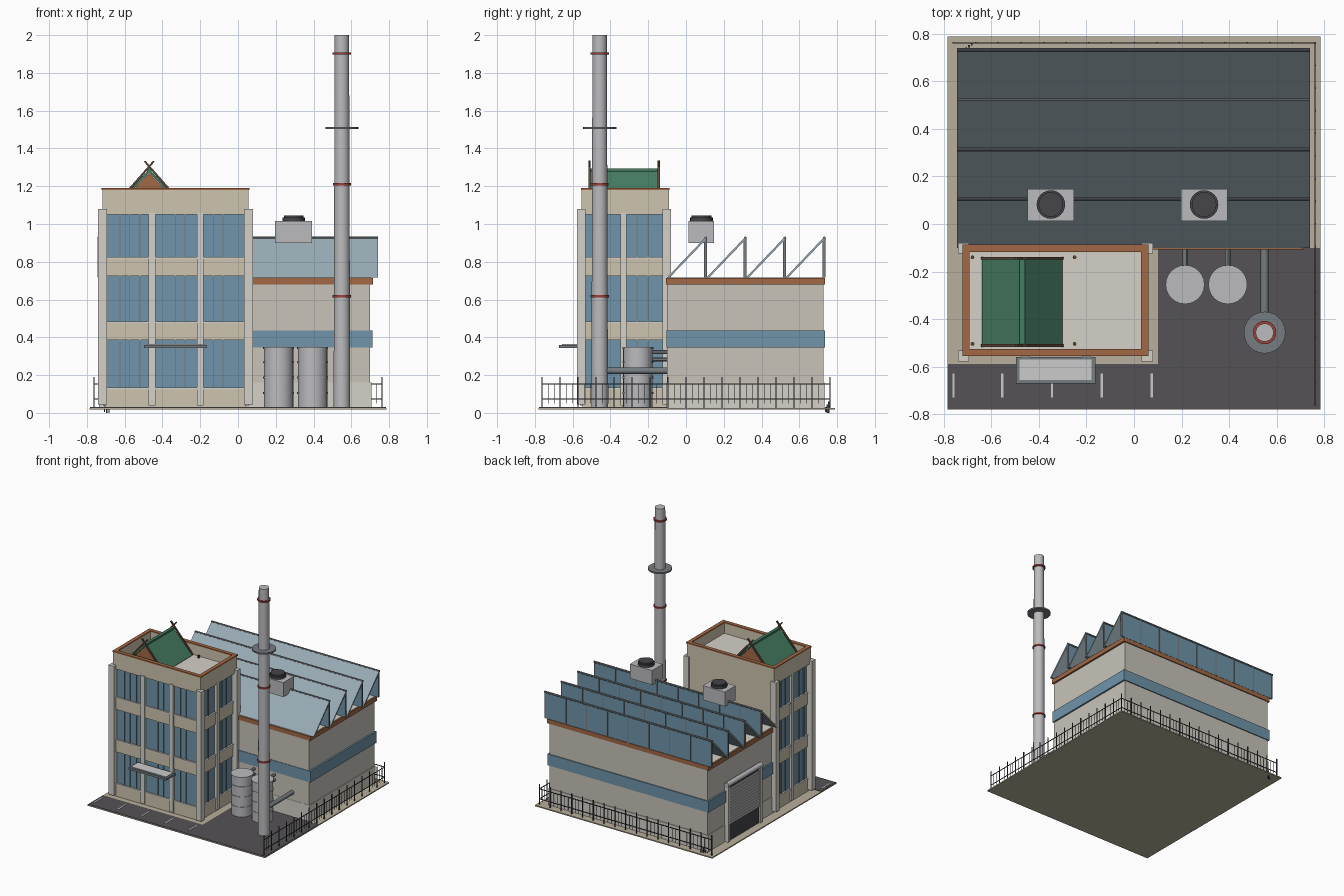
import bpy, bmesh, math
from mathutils import Vector

if "Cube" in bpy.data.objects:
    bpy.data.objects.remove(bpy.data.objects["Cube"])

MATS = {}
COL = dict(beige=(.62, .56, .43), wall=(.58, .55, .49), light=(.66, .64, .58), glass=(.16, .30, .40),
           brown=(.36, .14, .06), dark=(.06, .06, .07), asphalt=(.09, .085, .09), green=(.06, .20, .12),
           slate=(.32, .41, .46), metal=(.5, .5, .52), steel=(.18, .20, .22), red=(.35, .05, .04),
           white=(.8, .8, .78), timber=(.12, .06, .04), ground=(.48, .43, .33))


def finish(name, bm, col, smooth=False):
    me = bpy.data.meshes.new(name)
    bmesh.ops.recalc_face_normals(bm, faces=bm.faces)
    bm.to_mesh(me)
    bm.free()
    ob = bpy.data.objects.new(name, me)
    bpy.context.collection.objects.link(ob)
    if col not in MATS:
        MATS[col] = bpy.data.materials.new(col)
        MATS[col].diffuse_color = (*COL[col], 1)
    me.materials.append(MATS[col])
    if smooth:
        bpy.context.view_layer.objects.active = ob
        bpy.ops.object.select_all(action='DESELECT')
        ob.select_set(True)
        bpy.ops.object.shade_smooth_by_angle()
    return ob


def boxes(name, col, specs):
    """Each spec is x0, x1, y0, y1, z0, z1."""
    bm = bmesh.new()
    for x0, x1, y0, y1, z0, z1 in specs:
        for v in bmesh.ops.create_cube(bm, size=1)['verts']:
            v.co = Vector(((x0 + x1) / 2 + v.co.x * (x1 - x0), (y0 + y1) / 2 + v.co.y * (y1 - y0),
                           (z0 + z1) / 2 + v.co.z * (z1 - z0)))
    return finish(name, bm, col)


def rods(name, col, specs, seg=12):
    """Each spec is start, end, radius, end radius."""
    bm = bmesh.new()
    for a, b, r, r2 in specs:
        a, b = Vector(a), Vector(b)
        vs = bmesh.ops.create_cone(bm, cap_ends=True, segments=seg, radius1=r, radius2=r2,
                                   depth=(b - a).length)['verts']
        q = Vector((0, 0, 1)).rotation_difference(b - a)
        for v in vs:
            v.co = q @ v.co + (a + b) / 2
    return finish(name, bm, col, seg > 8)


def prism(name, col, profiles, axis, lo, hi):
    """Extrude profiles along x (points are y,z) or y (points are x,z)."""
    bm = bmesh.new()
    for p in profiles:
        ring = [[bm.verts.new((t, u, w) if axis == 'x' else (u, t, w)) for u, w in p] for t in (lo, hi)]
        bm.faces.new(ring[0])
        bm.faces.new(ring[1])
        for i in range(len(p)):
            j = (i + 1) % len(p)
            bm.faces.new((ring[0][i], ring[0][j], ring[1][j], ring[1][i]))
    return finish(name, bm, col)


def ring(x0, x1, y0, y1, z0, z1, t):
    return [(x0, x1, y0, y0 + t, z0, z1), (x0, x1, y1 - t, y1, z0, z1),
            (x0, x0 + t, y0 + t, y1 - t, z0, z1), (x1 - t, x1, y0 + t, y1 - t, z0, z1)]


# Ground slab, asphalt yard, parking lines
boxes("ground_slab", 'ground', [(-.785, .785, -.78, .79, .018, .027)])
boxes("asphalt_yard", 'asphalt', [(-.783, .783, -.778, -.59, .026, .03), (.1, .783, -.59, -.1, .026, .03)])
boxes("parking_lines", 'white', [(x - .005, x + .005, -.73, -.63, .03, .032)
                                 for x in (-.76, -.555, -.345, -.135, .075)])
boxes("corner_debris", 'dark', [(-.71 + .012 * i, -.703 + .012 * i, .735 + .008 * i, .745 + .008 * i,
                                 0 if i else .005, .03 + .015 * i) for i in range(3)])

# Office tower
boxes("tower_glass", 'glass', [(-.695, .035, -.54, -.1, .03, 1.08)])
boxes("tower_spandrels", 'beige', [(-.703, .043, -.549, -.098, a, b)
                                   for a, b in ((.03, .13), (.385, .48), (.725, .82))]
      + [(-.69, .03, -.12, -.09, .03, 1.1)])
boxes("tower_sills", 'light', [(-.708, .048, -.554, -.1, z, z + .01) for z in (.125, .475, .815)])
boxes("tower_corner_piers", 'light', [(x, x + .047, y, y + .045, .045, 1.08)
                                      for x in (-.741, .032) for y in (-.578, -.125)])
boxes("tower_pilasters", 'light', [(x - .018, x + .018, -.56, -.53, .04, 1.06) for x in (-.455, -.2)]
      + [(x, x + .03, -.346, -.314, .04, 1.06) for x in (-.715, .027)])
boxes("tower_mullions", 'steel', [(x - .003, x + .003, -.546, -.53, .1, 1.05)
                                  for x in (-.625, -.575, -.52, -.33, -.28, -.13, -.08)]
      + [(x, x + .015, y - .003, y + .003, .1, 1.05) for x in (-.702, .027) for y in (-.49, -.43, -.26, -.2)])
boxes("tower_parapet", 'beige', ring(-.718, .056, -.553, -.09, 1.05, 1.183, .025))
boxes("parapet_cap", 'brown', ring(-.722, .06, -.556, -.087, 1.18, 1.19, .03))
boxes("tower_roof", 'light', [(-.70, .04, -.54, -.1, 1.05, 1.1)])

# Gabled roof house with crossed bargeboards
cx, rz, w = -.47, 1.29, .17
boxes_end = rz - w * 1.06
prism("roof_house_gable", 'brown', [[(cx - w + .01, 1.1), (cx + w - .01, 1.1), (cx, rz - .02)]], 'y', -.5, -.155)
prism("roof_house_panels", 'green',
      [[(cx, rz), (cx + s * w, boxes_end), (cx + s * (w - .015), boxes_end - .002), (cx, rz - .018)]
       for s in (-1, 1)], 'y', -.505, -.15)
boxes("roof_house_ridge", 'green', [(cx - .012, cx + .012, -.505, -.15, rz - .012, rz + .003)])
barge = [[(cx - s * .028, rz + .04), (cx - s * .02, rz + .045), (cx + s * (w + .004), boxes_end + .004),
          (cx + s * (w - .008), boxes_end - .006)] for s in (-1, 1)]
for nm, y in (("front", -.517), ("back", -.15)):
    prism("bargeboards_" + nm, 'timber', barge, 'y', y, y + .012)
rods("roof_vents", 'timber', [((x, y, 1.1), (x, y, 1.12), .008, .008)
                              for x in (-.68, -.25) for y in (-.505, -.14)], 8)

# Entrance canopy
boxes("canopy_frame", 'steel', ring(-.497, -.163, -.672, -.56, .343, .36, .016))
boxes("canopy_panel", 'white', [(-.482, -.178, -.657, -.57, .35, .364)])

# Factory hall
boxes("hall_walls", 'wall', [(-.70, .70, -.1, .727, .027, .7)])
boxes("hall_plinth", 'light', [(-.706, .706, -.102, .732, .027, .16)])
boxes("hall_window_band", 'glass', [(-.713, .713, -.104, .735, .345, .435)])
boxes("hall_cornice", 'brown', [(-.715, .715, -.107, .735, .68, .714)])
boxes("hall_roof", 'light', [(-.705, .705, -.1, .725, .71, .718)])

# Sawtooth skylights: thin open-ended slopes with glazed backs
P, Y0 = .209, -.1
ys = [Y0 + P * i for i in range(4)]
prism("sawtooth_slopes", 'slate',
      [[(y, .717), (y + P - .008, .928), (y + P - .008, .912), (y + .014, .717)] for y in ys], 'x', -.745, .74)
boxes("sawtooth_glass", 'glass', [(-.735, .73, y + P - .012, y + P - .002, .716, .92) for y in ys])
boxes("sawtooth_mullions", 'steel',
      [(x - .004, x + .004, y + P - .014, y + P + .002, .716, .92)
       for y in ys for x in [-.738 + .1839 * k for k in range(9)]])
rods("sawtooth_ridges", 'steel', [((-.745, y + P - .004, .925), (.74, y + P - .004, .925), .008, .008)
                                  for y in ys], 10)

# Rooftop fan units
for nm, x in (("left", -.35), ("right", .295)):
    boxes("fan_unit_" + nm, 'metal', [(x - .098, x + .098, .012, .147, .9, 1.015)])
    rods("fan_" + nm, 'dark', [((x, .082, 1.01), (x, .082, 1.035), .06, .06),
                               ((x, .082, 1.03), (x, .082, 1.046), .052, .052)], 24)

# Roller door on the left side
boxes("door_opening", 'dark', [(-.722, -.69, .1, .5, .028, .46)])
boxes("door_shutter_slats", 'metal', [(-.73, -.715, .11, .49, z, z + .018)
                                      for z in [.16 + .0225 * i for i in range(13)]])
boxes("door_frame", 'light', [(-.735, -.69, y, y + .02, .028, .47) for y in (.085, .495)])
rods("door_roller", 'metal', [((-.722, .08, .485), (-.722, .52, .485), .02, .02)], 16)

# Chimney with bands, platform and flue
X, Y = .55, -.457
rods("chimney", 'metal', [((X, Y, .027), (X, Y, 2), .044, .038)], 24)
rods("chimney_bands", 'red', [((X, Y, z - .006), (X, Y, z + .006), r, r)
                              for z, r in ((.617, .049), (1.21, .048), (1.903, .049))], 24)
rods("chimney_platform", 'steel', [((X, Y, 1.502), (X, Y, 1.514), .088, .088)], 24)
rods("chimney_flue", 'steel', [((X, Y, .223), (X, -.095, .223), .017, .017)], 16)

# Storage tanks with hoops and pipes
tx = (.215, .395)
rods("tanks", 'metal', [((x, -.255, .027), (x, -.255, .348), .078, .078) for x in tx], 24)
rods("tank_hoops", 'metal', [((x, -.255, z - .005), (x, -.255, z + .005), .082, .082)
                             for x in tx for z in (.105, .187, .268, .344)], 24)
rods("tank_pipes", 'steel', [((x, -.2, z), (x, -.095, z), .011, .011) for x in tx for z in (.282, .322)])

# Picket fence along the back and right sides
n = [-.762 + .0953 * i for i in range(17)]
F = .763
boxes("fence_posts", 'dark', [(t - .003, t + .003, F - .003, F + .003, .025, .19) for t in n]
      + [(F - .003, F + .003, t - .003, t + .003, .025, .19) for t in n])
m = [-.762 + .0318 * i for i in range(49)]
boxes("fence_pickets", 'dark', [(t - .0012, t + .0012, F - .001, F + .001, .05, .155) for t in m]
      + [(F - .001, F + .001, t - .0012, t + .0012, .05, .155) for t in m])
boxes("fence_rails", 'dark', [(-F, F, F - .002, F + .002, z, z + .005) for z in (.07, .15)]
      + [(F - .002, F + .002, -F, F, z, z + .005) for z in (.07, .15)])

for m in bpy.data.materials:
    if m.users and not m.is_grease_pencil:
        m.use_nodes = True
        m.node_tree.nodes["Principled BSDF"].inputs["Base Color"].default_value = m.diffuse_color
